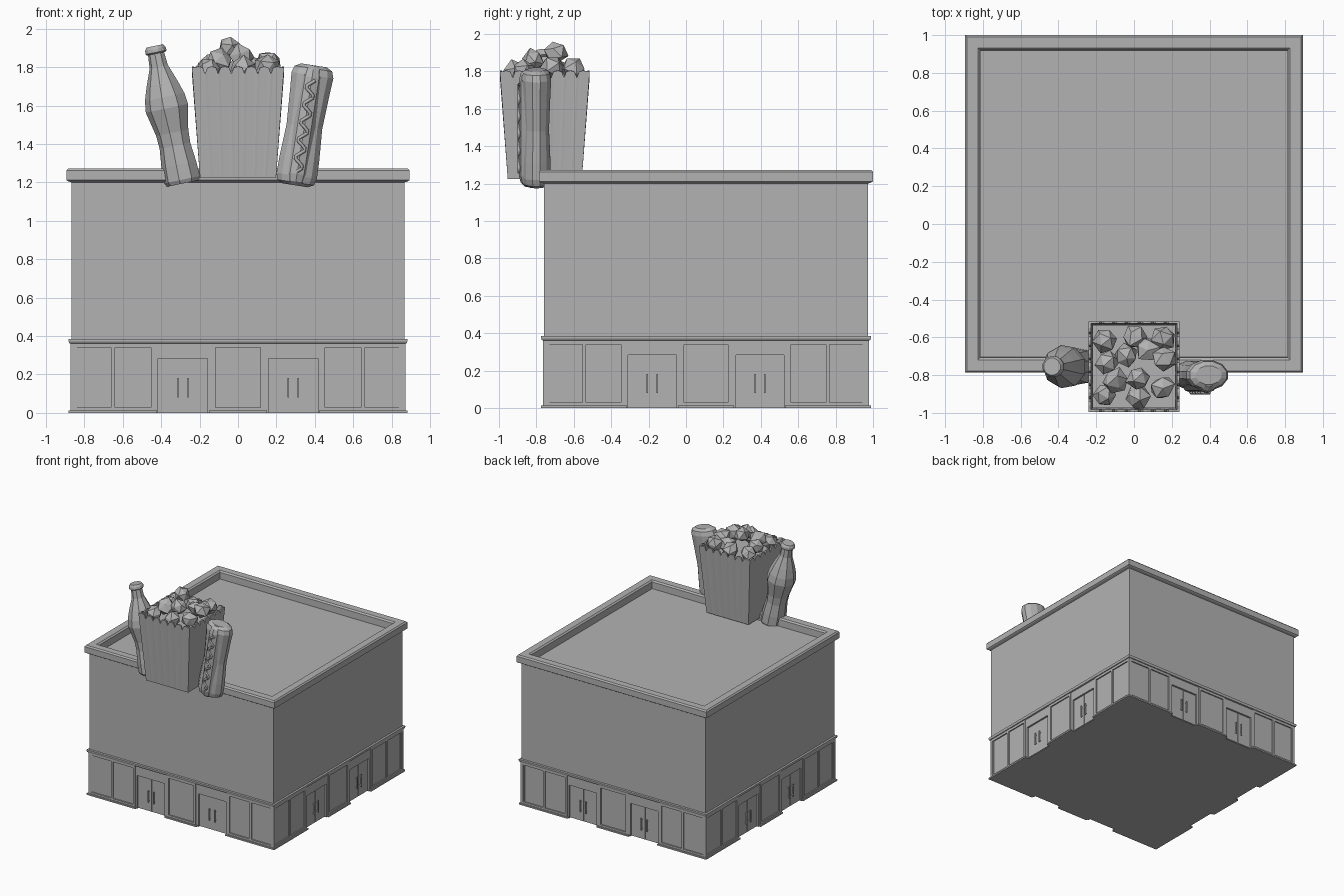
import bpy, bmesh, math, random
from mathutils import Matrix, Vector

random.seed(4)
old = bpy.data.objects.get("Cube")
if old:
    bpy.data.objects.remove(old)

grey = bpy.data.materials.new("plain grey")
grey.use_nodes = True
COLOUR = (0.45, 0.45, 0.45, 1)
grey.diffuse_color = COLOUR
grey.node_tree.nodes["Principled BSDF"].inputs["Base Color"].default_value = COLOUR

CY = 0.107                      # middle of the building in y
WALL = 0.867                    # half width of the walls
CENTRE = Matrix.Translation((0, CY, 0))


def finish(name, bm, matrix=Matrix()):
    bmesh.ops.recalc_face_normals(bm, faces=bm.faces)
    mesh = bpy.data.meshes.new(name)
    bm.to_mesh(mesh)
    bm.free()
    mesh.transform(matrix)
    mesh.materials.append(grey)
    obj = bpy.data.objects.new(name, mesh)
    bpy.context.collection.objects.link(obj)
    return obj


def loft(name, profile, sides, matrix=Matrix(), squash=1.0):
    """Rings of (radius, z) joined into a capped solid; 4 sides use half widths."""
    bm = bmesh.new()
    grow = math.sqrt(2) if sides == 4 else 1
    rings = []
    for r, z in profile:
        angles = [math.tau * (i + 0.5) / sides for i in range(sides)]
        rings.append([bm.verts.new((r * grow * math.cos(a), r * grow * squash * math.sin(a), z))
                      for a in angles])
    for a, b in zip(rings, rings[1:]):
        for i in range(sides):
            j = (i + 1) % sides
            bm.faces.new((a[i], a[j], b[j], b[i]))
    bm.faces.new(rings[0])
    bm.faces.new(rings[-1])
    return finish(name, bm, matrix)


def facade(name, boxes):
    """Boxes (u0, u1, z0, z1, inner, outer) repeated on all four walls."""
    bm = bmesh.new()
    for k in range(4):
        turn = CENTRE @ Matrix.Rotation(k * math.pi / 2, 4, 'Z')
        for u0, u1, z0, z1, d0, d1 in boxes:
            place = Matrix.Translation(((u0 + u1) / 2, -(d0 + d1) / 2, (z0 + z1) / 2))
            size = Matrix.Diagonal((u1 - u0, d1 - d0, z1 - z0, 1))
            bmesh.ops.create_cube(bm, size=1, matrix=turn @ place @ size)
    return finish(name, bm)


# Building shell
CORE = 0.848
loft("ground_floor_core", [(CORE, 0), (CORE, 0.37)], 4, CENTRE)
loft("upper_walls", [(WALL, 0.36), (WALL, 1.206)], 4, CENTRE)
loft("storefront_band", [(WALL, 0.36), (0.878, 0.363), (0.882, 0.375),
                         (0.882, 0.384), (WALL, 0.386)], 4, CENTRE)
loft("cornice_and_roof", [(WALL, 1.2), (0.885, 1.206), (0.894, 1.212), (0.894, 1.262),
                          (0.884, 1.273), (0.826, 1.273), (0.814, 1.262),
                          (0.812, 1.205)], 4, CENTRE)

# Storefront: windows, doors and the wall around them
windows = [(-0.868, -0.434, 2), (-0.138, 0.138, 1), (0.434, 0.868, 2)]
doors = [(-0.418, -0.158), (0.158, 0.418)]
frames, sills, glass, leaves, handles, lintels = [], [], [], [], [], []
BAR = 0.02
for u0, u1, panes in windows:
    sills.append((u0 - 0.012, u1 + 0.012, 0, 0.012, CORE - 0.01, 0.882))
    frames.append((u0, u1, 0.34, 0.362, CORE - 0.01, 0.872))
    frames.append((u0, u1, 0.01, 0.028, CORE - 0.01, 0.872))
    step = (u1 - u0 - BAR) / panes
    for i in range(panes + 1):
        left = u0 + i * step
        frames.append((left, left + BAR, 0.01, 0.362, CORE - 0.01, 0.872))
    glass.append((u0, u1, 0.02, 0.35, CORE - 0.01, 0.862))
for u0, u1 in doors:
    mid = (u0 + u1) / 2
    lintels.append((u0 - 0.025, u1 + 0.025, 0.282, 0.365, CORE - 0.01, WALL))
    for side in (-1, 1):
        jamb = mid + side * 0.14
        lintels.append((jamb - 0.011, jamb + 0.011, 0, 0.29, CORE - 0.01, WALL))
        leaf = mid + side * 0.065
        leaves.append((leaf - 0.063, leaf + 0.063, 0.004, 0.28, CORE - 0.01, 0.854))
        grip = mid + side * 0.026
        handles.append((grip - 0.004, grip + 0.004, 0.08, 0.182, 0.862, 0.87))
        for z in (0.09, 0.165):
            handles.append((grip - 0.003, grip + 0.003, z, z + 0.007, CORE, 0.866))
facade("window_frames", frames)
facade("window_sills", sills)
facade("window_panes", glass)
facade("door_leaves", leaves)
facade("door_handles", handles)
facade("door_surrounds", lintels)

# Popcorn box: tapered sides with a notched rim
BOX_Y, BOX_BASE, BOX_TOP, TEETH = -0.755, 1.225, 1.798, 7
bm = bmesh.new()
rim = []
for t in range(TEETH):
    rim += [(t + 0.18, 0), (t + 0.5, 0.006), (t + 0.82, 0), (t + 1, -0.032)]
rim = [(0, 0)] + rim[:-1]
low, high = [], []
for k in range(4):
    turn = Matrix.Rotation(k * math.pi / 2, 3, 'Z')
    for t, dz in rim:
        u = 2 * t / TEETH - 1
        low.append(bm.verts.new(turn @ Vector((u * 0.198, -0.198, BOX_BASE))))
        high.append(bm.verts.new(turn @ Vector((u * 0.24, -0.24, BOX_TOP + dz))))
for i in range(len(low)):
    j = (i + 1) % len(low)
    bm.faces.new((low[i], low[j], high[j], high[i]))
bm.faces.new(low)
carton = finish("popcorn_box", bm, Matrix.Translation((0, BOX_Y, 0)))
shell = carton.modifiers.new("thickness", 'SOLIDIFY')
shell.thickness = 0.012
loft("popcorn_bed", [(0.21, 1.6), (0.22, 1.72)], 4, Matrix.Translation((0, BOX_Y, 0)))

# Popcorn: rough faceted lumps heaped towards the middle
lumps = [(-0.15, -0.615, 1.80), (0.0, -0.60, 1.79), (0.155, -0.6, 1.81),
         (-0.145, -0.735, 1.81), (-0.04, -0.70, 1.90), (0.155, -0.71, 1.82),
         (0.025, -0.82, 1.855), (0.15, -0.87, 1.80), (-0.155, -0.905, 1.79),
         (0.02, -0.92, 1.79), (-0.10, -0.83, 1.83), (0.07, -0.66, 1.80)]
bm = bmesh.new()
for spot in lumps:
    spin = Matrix.Rotation(random.uniform(0, 6), 4, Vector((random.random(), random.random(), 1)))
    made = bmesh.ops.create_icosphere(bm, subdivisions=1, radius=0.068,
                                      matrix=Matrix.Translation(spot) @ spin)
    for v in made["verts"]:
        v.co += (v.co - Vector(spot)) * random.uniform(-0.18, 0.14)
finish("popcorn", bm)

# Leaning bottle with a cap
lean = Matrix.Translation((-0.285, -0.755, 1.195)) @ Matrix.Rotation(-0.205, 4, 'Y')
loft("bottle", [(0.088, 0), (0.098, 0.02), (0.095, 0.1), (0.084, 0.2), (0.088, 0.27),
                (0.116, 0.4), (0.108, 0.46), (0.085, 0.53), (0.05, 0.62),
                (0.043, 0.70)], 9, lean)
loft("bottle_cap", [(0.05, 0.69), (0.058, 0.697), (0.056, 0.715), (0.046, 0.731)], 12, lean)

# Leaning hot dog: bun, sausage and a wavy line of sauce
tilt = Matrix.Translation((0.298, -0.8, 1.185)) @ Matrix.Rotation(0.155, 4, 'Y')
loft("hot_dog_bun", [(0.07, 0), (0.1, 0.015), (0.11, 0.05), (0.108, 0.14), (0.097, 0.31),
                     (0.108, 0.5), (0.114, 0.58), (0.102, 0.615), (0.07, 0.632)],
     12, tilt, 0.72)
loft("sausage", [(0.03, 0.0), (0.052, 0.02), (0.062, 0.06), (0.062, 0.57), (0.052, 0.61),
                 (0.03, 0.63)], 10, tilt @ Matrix.Translation((0, -0.032, 0)))

curve = bpy.data.curves.new("sauce", 'CURVE')
curve.dimensions = '3D'
curve.bevel_depth = 0.009
curve.bevel_resolution = 0
line = curve.splines.new('POLY')
STEPS = 32
line.points.add(STEPS - 1)
for i, p in enumerate(line.points):
    p.co = (0.022 * math.sin(i * math.pi / 3), -0.093, 0.075 + 0.48 * i / (STEPS - 1), 1)
curve.materials.append(grey)
sauce = bpy.data.objects.new("sauce_line", curve)
sauce.matrix_world = tilt
bpy.context.collection.objects.link(sauce)
